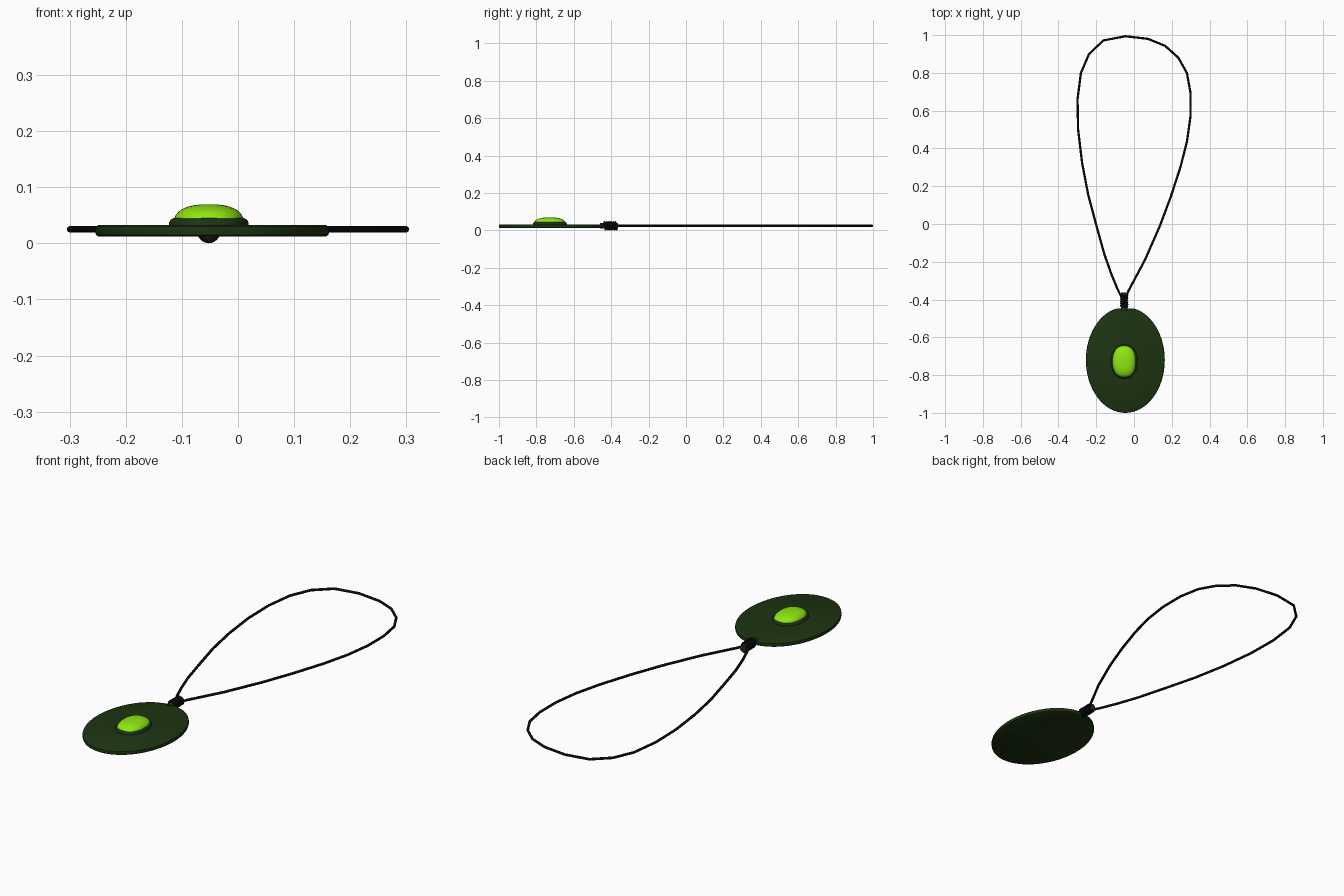
import bpy, bmesh
from math import sin, cos, pi, copysign, radians

if "Cube" in bpy.data.objects:
    bpy.data.objects.remove(bpy.data.objects["Cube"])


def material(name, rgb):
    m = bpy.data.materials.new(name)
    m.diffuse_color = (*rgb, 1)
    m.use_nodes = True
    m.node_tree.nodes["Principled BSDF"].inputs["Base Color"].default_value = m.diffuse_color
    return m


BLACK = material("black_cord", (0.003, 0.003, 0.003))
GREEN = material("dark_green", (0.012, 0.035, 0.006))
LIME = material("lime_gem", (0.28, 0.8, 0.006))


def finish(obj, mat, angle=35):
    obj.data.materials.clear()
    obj.data.materials.append(mat)
    bpy.ops.object.select_all(action='DESELECT')
    obj.select_set(True)
    bpy.context.view_layer.objects.active = obj
    bpy.ops.object.shade_smooth_by_angle(angle=radians(angle))


def loft(name, center, rings, mat, power=2.0, top=9.0, n=64, angle=35):
    """Stack of (super)ellipse rings (rx, ry, z), capped; y is clipped at top."""
    bm = bmesh.new()
    loops = []
    for rx, ry, z in rings:
        loop = []
        for i in range(n):
            c, s = cos(2 * pi * i / n), sin(2 * pi * i / n)
            x = copysign(abs(c) ** (2 / power), c) * rx
            y = copysign(abs(s) ** (2 / power), s) * ry
            loop.append(bm.verts.new((center[0] + x, min(center[1] + y, top), z)))
        loops.append(loop)
    for a, b in zip(loops, loops[1:]):
        for i in range(n):
            j = (i + 1) % n
            bm.faces.new((a[i], a[j], b[j], b[i]))
    bm.faces.new(loops[0][::-1])
    bm.faces.new(loops[-1])
    bmesh.ops.recalc_face_normals(bm, faces=bm.faces)
    me = bpy.data.meshes.new(name)
    bm.to_mesh(me)
    bm.free()
    obj = bpy.data.objects.new(name, me)
    bpy.context.collection.objects.link(obj)
    finish(obj, mat, angle)


def tube(name, points, radius, mat, cyclic=False):
    """Round tube along a polyline, converted to mesh."""
    cu = bpy.data.curves.new(name, 'CURVE')
    cu.dimensions = '3D'
    cu.bevel_depth = radius
    cu.bevel_resolution = 3
    cu.use_fill_caps = True
    sp = cu.splines.new('POLY')
    sp.points.add(len(points) - 1)
    for p, co in zip(sp.points, points):
        p.co = (*co, 1)
    sp.use_cyclic_u = cyclic
    obj = bpy.data.objects.new(name, cu)
    bpy.context.collection.objects.link(obj)
    bpy.ops.object.select_all(action='DESELECT')
    obj.select_set(True)
    bpy.context.view_layer.objects.active = obj
    bpy.ops.object.convert(target='MESH')
    finish(bpy.context.object, mat, 50)


# Pendant plate: egg-shaped disc with rounded rim and flattened top
loft("pendant_plate", (-0.046, -0.72),
     [(0.202, 0.274, 0.012), (0.207, 0.279, 0.015), (0.209, 0.28, 0.022),
      (0.207, 0.279, 0.030), (0.202, 0.274, 0.033)], GREEN, top=-0.447)

# Raised bezel around the gem
loft("gem_bezel", (-0.052, -0.728),
     [(0.071, 0.091, 0.030), (0.071, 0.091, 0.037), (0.068, 0.088, 0.042),
      (0.063, 0.083, 0.045)], GREEN, power=2.15)

# Domed gem
dome = [(0, 1.0)] + [(sin(t), cos(t)) for t in [k * pi / 18 for k in range(1, 9)]]
loft("gem", (-0.052, -0.728),
     [(0.062 * c ** 0.75, 0.084 * c ** 0.75, 0.040 + 0.0295 * s) for s, c in dome],
     LIME, power=2.3, angle=60)

# Necklace cord: loose loop gathered at the knot
loop = [(-0.06, -0.40), (-0.085, -0.35), (-0.12, -0.265), (-0.157, -0.16),
        (-0.20, -0.005), (-0.243, 0.157), (-0.275, 0.325), (-0.296, 0.50),
        (-0.299, 0.66), (-0.281, 0.80), (-0.238, 0.90), (-0.162, 0.972),
        (-0.045, 0.994), (0.075, 0.98), (0.165, 0.943), (0.235, 0.88),
        (0.28, 0.80), (0.299, 0.695), (0.299, 0.57), (0.281, 0.44),
        (0.247, 0.305), (0.195, 0.145), (0.137, -0.01), (0.058, -0.19),
        (-0.03, -0.355), (-0.046, -0.40)]
tube("cord", [(x, y, 0.025) for x, y in loop], 0.006, BLACK, cyclic=True)

# Bail: green core tube joining plate and cord
tube("bail_core", [(-0.052, -0.46, 0.025), (-0.052, -0.363, 0.025)], 0.0165, GREEN)

# Cord wrapped round the bail
turns, steps = 6, 20
coil = []
for i in range(turns * steps + 1):
    a = 2 * pi * i / steps
    coil.append((-0.052 + 0.0165 * cos(a), -0.438 + 0.069 * i / (turns * steps),
                 0.025 + 0.0195 * sin(a)))
tube("cord_wrap", coil, 0.0055, BLACK)
